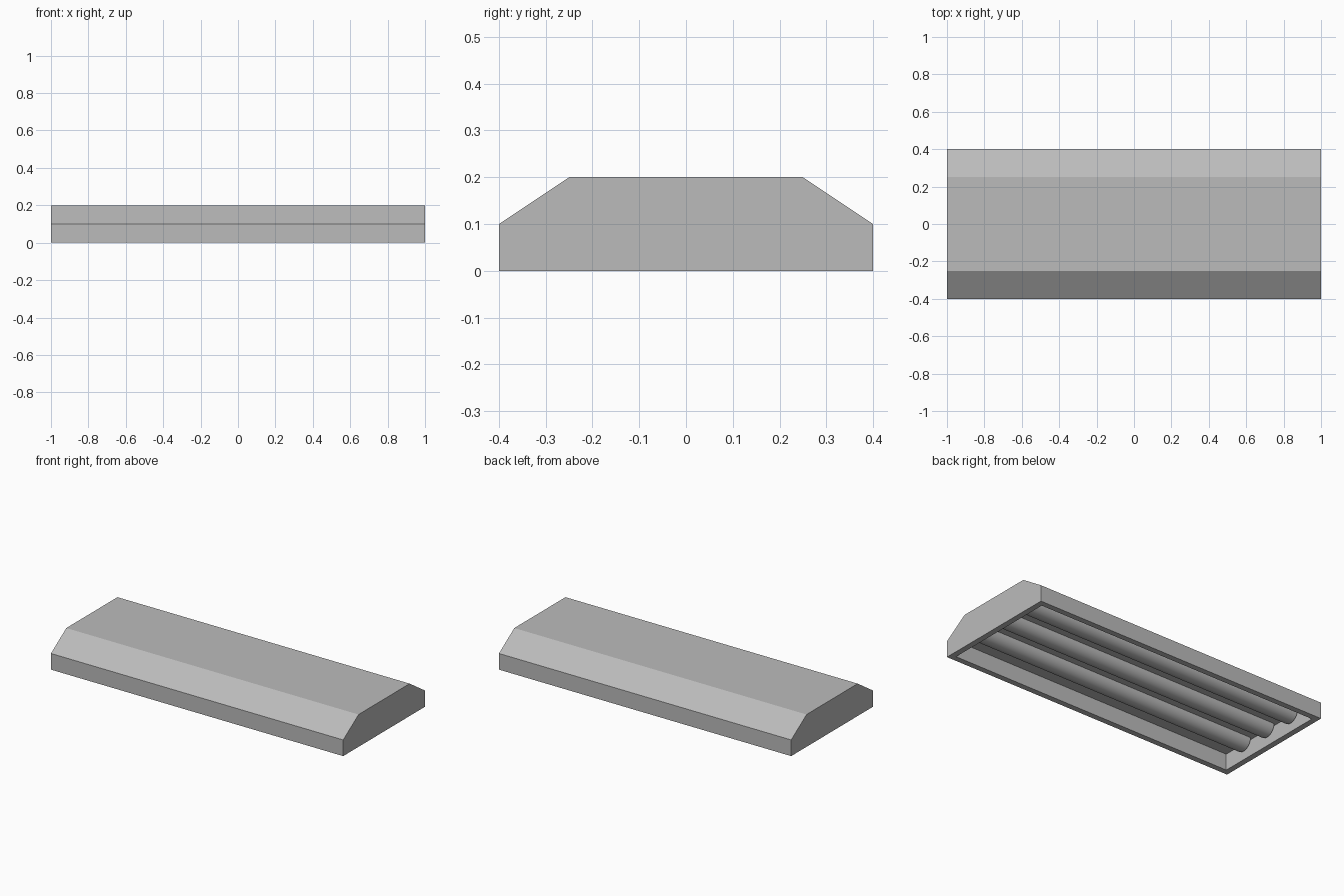
import bpy, bmesh
from math import pi

if "Cube" in bpy.data.objects:
    bpy.data.objects.remove(bpy.data.objects["Cube"])

LENGTH, RIM, DEPTH = 2.0, 0.05, 0.1

grey = bpy.data.materials.new("mid_grey")
grey.diffuse_color = (0.5, 0.5, 0.5, 1)
grey.use_nodes = True
grey.node_tree.nodes["Principled BSDF"].inputs["Base Color"].default_value = grey.diffuse_color


def move(bm, geom, vec):
    verts = [v for v in geom if isinstance(v, bmesh.types.BMVert)]
    bmesh.ops.translate(bm, vec=vec, verts=verts)


# Housing: bevelled profile swept along x, with a recess in its underside
profile = [(-0.4, 0), (0.4, 0), (0.4, 0.1), (0.25, 0.2), (-0.25, 0.2), (-0.4, 0.1)]
bm = bmesh.new()
end = bm.faces.new([bm.verts.new((-LENGTH / 2, y, z)) for y, z in profile])
move(bm, bmesh.ops.extrude_face_region(bm, geom=[end])["geom"], (LENGTH, 0, 0))
bmesh.ops.recalc_face_normals(bm, faces=bm.faces)
bottom = next(f for f in bm.faces if f.normal.z < -0.9)
bmesh.ops.inset_region(bm, faces=[bottom], thickness=RIM)
recess = bmesh.ops.extrude_face_region(bm, geom=[bottom])["geom"]
if bottom.is_valid:
    bmesh.ops.delete(bm, geom=[bottom], context="FACES")
move(bm, recess, (0, 0, DEPTH))
bmesh.ops.recalc_face_normals(bm, faces=bm.faces)
mesh = bpy.data.meshes.new("housing")
bm.to_mesh(mesh)
bm.free()
mesh.materials.append(grey)
bpy.context.collection.objects.link(bpy.data.objects.new("housing", mesh))

# Lamp tubes set into the recess, running from end wall to end wall
for i, y in enumerate((-0.2, 0, 0.2)):
    bpy.ops.mesh.primitive_cylinder_add(vertices=32, radius=0.06, depth=LENGTH - 2 * RIM,
                                        location=(0, y, 0.1), rotation=(0, pi / 2, 0))
    tube = bpy.context.object
    tube.name = f"lamp_tube_{i + 1}"
    tube.data.materials.append(grey)
    bpy.ops.object.shade_smooth_by_angle()
